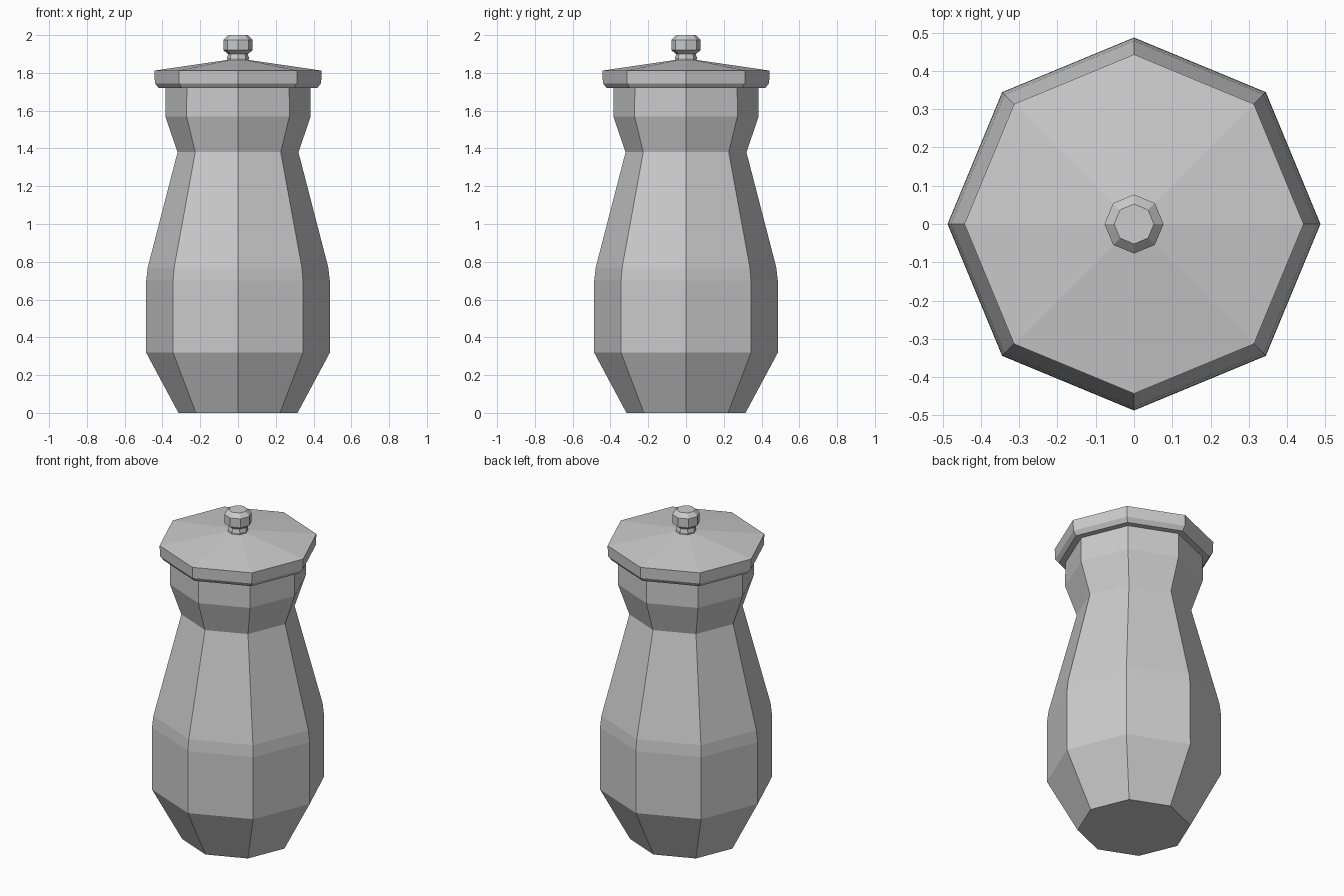
import bpy, bmesh
from math import cos, sin, pi

default = bpy.data.objects.get("Cube")
if default:
    bpy.data.objects.remove(default, do_unlink=True)

GREY = (0.6, 0.6, 0.6, 1.0)
grey = bpy.data.materials.new("plain grey")
grey.use_nodes = True
grey.diffuse_color = GREY
grey.node_tree.nodes["Principled BSDF"].inputs["Base Color"].default_value = GREY


def turned(name, profile, sides=8):
    """Revolve (radius, height) points into a closed, flat-faced solid."""
    bm = bmesh.new()
    rings = []
    for r, z in profile:
        rings.append([bm.verts.new((r * cos(2 * pi * i / sides),
                                    r * sin(2 * pi * i / sides), z))
                      for i in range(sides)])
    for low, high in zip(rings, rings[1:]):
        for i in range(sides):
            j = (i + 1) % sides
            bm.faces.new((low[i], low[j], high[j], high[i]))
    bm.faces.new(list(reversed(rings[0])))
    bm.faces.new(rings[-1])
    mesh = bpy.data.meshes.new(name)
    bm.to_mesh(mesh)
    bm.free()
    mesh.materials.append(grey)
    obj = bpy.data.objects.new(name, mesh)
    bpy.context.collection.objects.link(obj)
    return obj


# Jar: tapered foot, full belly, narrow neck, flared collar
turned("jar_body", [(0.315, 0), (0.487, 0.32), (0.486, 0.70), (0.478, 0.77),
                    (0.32, 1.38), (0.385, 1.57), (0.383, 1.73)])

# Lid: bevelled rim and shallow conical top
turned("lid", [(0.42, 1.72), (0.44, 1.745), (0.443, 1.812), (0.06, 1.868)])

# Knob: short stem and rounded button
turned("lid_knob", [(0.055, 1.86), (0.058, 1.88), (0.052, 1.90), (0.077, 1.92),
                    (0.077, 1.975), (0.052, 2.0)])
